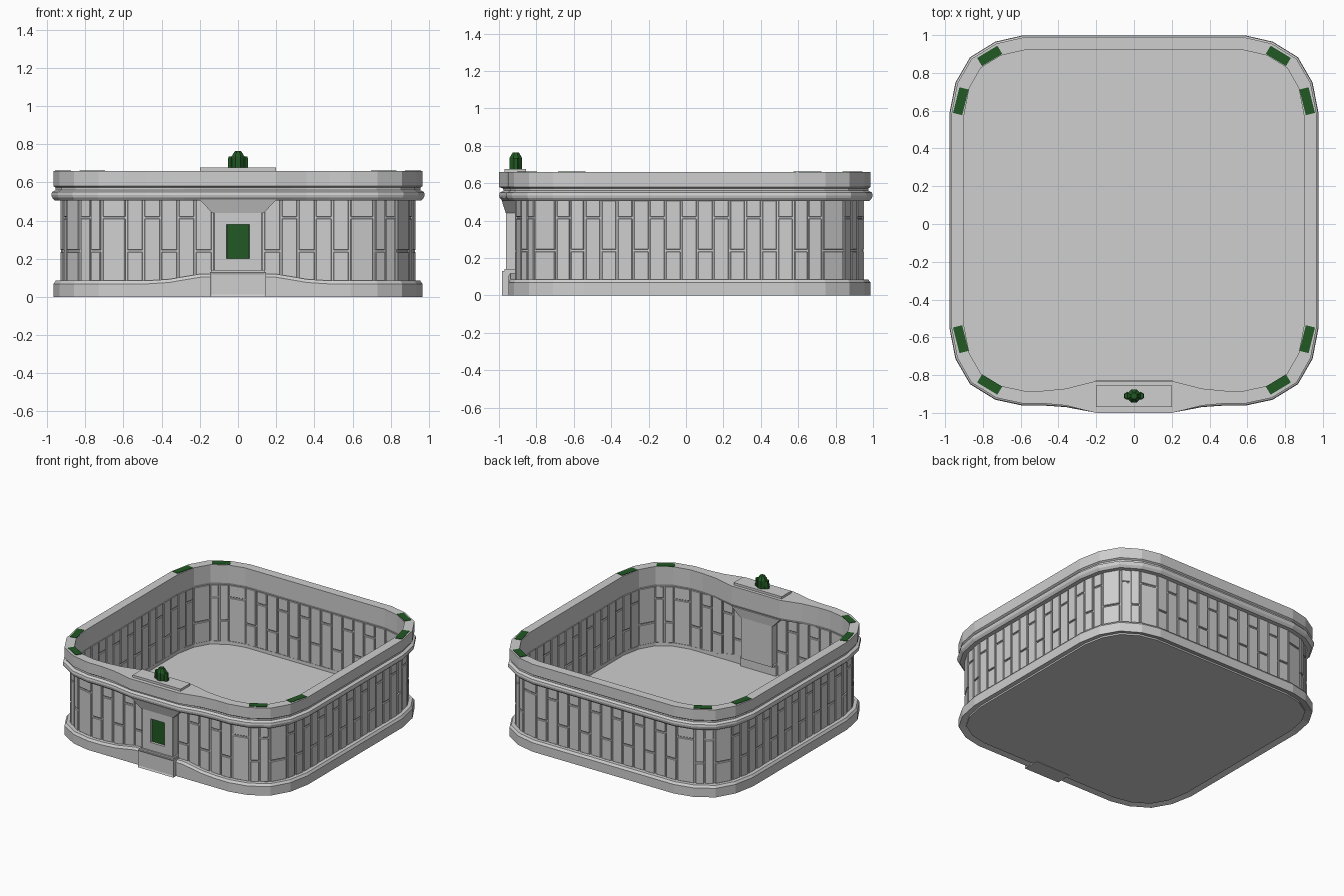
import bpy, bmesh
from math import radians
from mathutils import Matrix, Vector

if "Cube" in bpy.data.objects:
    bpy.data.objects.remove(bpy.data.objects["Cube"], do_unlink=True)


def material(name, colour):
    m = bpy.data.materials.new(name)
    m.use_nodes = True
    m.diffuse_color = colour
    m.node_tree.nodes["Principled BSDF"].inputs["Base Color"].default_value = colour
    return m


STONE = material("pale grey stone", (0.62, 0.62, 0.62, 1))
GREEN = material("dark green", (0.015, 0.1, 0.017, 1))


def finish(bm, name, *mats):
    bmesh.ops.recalc_face_normals(bm, faces=bm.faces)
    mesh = bpy.data.meshes.new(name)
    bm.to_mesh(mesh)
    bm.free()
    for m in mats:
        mesh.materials.append(m)
    ob = bpy.data.objects.new(name, mesh)
    bpy.context.collection.objects.link(ob)
    return ob


def add_box(bm, centre, size, angle=0):
    mat = (Matrix.Translation(centre) @ Matrix.Rotation(angle, 4, "Z")
           @ Matrix.Diagonal((*size, 1)))
    return bmesh.ops.create_cube(bm, size=1, matrix=mat)["verts"]


def span_box(bm, half_x, y0, y1, z0, z1):
    return add_box(bm, (0, (y0 + y1) / 2, (z0 + z1) / 2), (half_x * 2, y1 - y0, z1 - z0))


def front_face(bm):
    bm.normal_update()
    return min(bm.faces, key=lambda f: f.normal.y)


def inset(bm, face, thickness, depth):
    bmesh.ops.inset_region(bm, faces=[face], thickness=thickness, depth=depth)


# Rounded-square plan, left half from back to front
CORNERS = [(0.59, 0.987), (0.73, 0.955), (0.86, 0.875), (0.935, 0.745), (0.967, 0.58),
           (0.967, -0.545), (0.935, -0.71), (0.86, -0.84), (0.73, -0.92), (0.59, -0.95)]
FRONT_BULGE = {0.48: 0, 0.36: 0.22, 0.28: 0.62, 0.2: 1}


def ring(offset, bulge=0, z=0, rise=0, front=True):
    """Plan inset by offset; the front middle moves by bulge in y and rise in z."""
    half = [(x, y, 0) for x, y in CORNERS]
    if front:
        half += [(x, -0.95, w) for x, w in FRONT_BULGE.items()]
    pts = half + [(-x, y, w) for x, y, w in reversed(half)]
    out = []
    for i, (x, y, w) in enumerate(pts):
        p = Vector((x, y))
        a = (p - Vector(pts[i - 1][:2])).normalized()
        b = (Vector(pts[(i + 1) % len(pts)][:2]) - p).normalized()
        na, nb = Vector((a.y, -a.x)), Vector((b.y, -b.x))
        p += (na + nb) * offset / (1 + na.dot(nb))
        out.append(Vector((p.x, p.y + bulge * w, z + rise * w)))
    return out


def sweep(name, profile):
    """Closed cross-section carried round the plan."""
    bm = bmesh.new()
    loops = [[bm.verts.new(p) for p in ring(*row)] for row in profile]
    for a, b in zip(loops, loops[1:] + loops[:1]):
        for i in range(len(a)):
            bm.faces.new((a[i - 1], a[i], b[i], b[i - 1]))
    return finish(bm, name, STONE)


# Base kerb, rising towards the front plinth
sweep("base_kerb", [(0, 0, 0), (0, 0, 0.068, 0.035), (0.012, 0, 0.085, 0.035),
                    (0.065, 0, 0.085, 0.035), (0.067, 0, 0.02)])

# Floor slab
bm = bmesh.new()
face = bm.faces.new([bm.verts.new(p) for p in ring(0.05, z=0.003)])
top = bmesh.ops.extrude_face_region(bm, geom=[face])["geom"]
bmesh.ops.translate(bm, verts=[g for g in top if isinstance(g, bmesh.types.BMVert)],
                    vec=(0, 0, 0.057))
bm.faces.ensure_lookup_table()
if not face.is_valid or len([f for f in bm.faces if len(f.verts) > 4]) < 2:
    bm.faces.new([v for v in bm.verts if v.co.z < 0.01])
finish(bm, "floor", STONE)

# Thin wall core behind the blocks
sweep("wall_core", [(0.047, 0, 0.06), (0.047, 0, 0.53), (0.055, 0, 0.53), (0.055, 0, 0.06)])

# Cornice and top rim, bulging at the front
sweep("cornice_and_rim", [
    (0.045, 0, 0.505), (0.006, -0.035, 0.505), (-0.008, -0.038, 0.522), (-0.011, -0.038, 0.535),
    (-0.008, -0.038, 0.55), (0.012, -0.038, 0.56), (0.012, -0.04, 0.572), (0, -0.05, 0.58),
    (0, -0.05, 0.66), (0.067, 0.052, 0.66), (0.067, 0.052, 0.525), (0.06, 0.05, 0.505)])

# Upright wall blocks, joints alternating low and high
GAP, PITCH, LOW, HIGH = 0.009, 0.087, 0.083, 0.508
bm = bmesh.new()
path = ring(0.051, front=False)
column = 0
for a, b in zip(path, path[1:] + path[:1]):
    step = b - a
    count = max(1, round(step.length / PITCH))
    angle = Vector((1, 0)).angle_signed(step.xy) * -1
    for i in range(count):
        mid = a + step * (i + 0.5) / count
        column += 1
        if mid.y < -0.8 and abs(mid.x) < 0.12:
            continue
        joint, depth = ((0.24, 0.029), (0.415, 0.024))[column % 2]
        for z0, z1 in ((LOW, joint - GAP / 2), (joint + GAP / 2, HIGH)):
            add_box(bm, (mid.x, mid.y, (z0 + z1) / 2),
                    (step.length / count - GAP, depth, z1 - z0), angle)
blocks = finish(bm, "wall_blocks", STONE)
bevel = blocks.modifiers.new("worn_edges", "BEVEL")
bevel.width = 0.003
bevel.segments = 1

# Front plinth with sunk panel
bm = bmesh.new()
span_box(bm, 0.148, -0.983, -0.86, 0, 0.13)
inset(bm, front_face(bm), 0.016, -0.005)
finish(bm, "front_plinth", STONE)

# Front pier with a framed panel and a green-backed slot
bm = bmesh.new()
span_box(bm, 0.13, -0.962, -0.84, 0.13, 0.45)
panel = front_face(bm)
inset(bm, panel, 0.008, -0.004)
inset(bm, panel, 0.092, 0)
inset(bm, panel, 0.001, -0.018)
panel.material_index = 1
finish(bm, "front_pier", STONE, GREEN)

bm = bmesh.new()
span_box(bm, 0.142, -0.97, -0.85, 0.128, 0.142)
finish(bm, "pier_foot", STONE)

# Flared pier head meeting the cornice
bm = bmesh.new()
for v in span_box(bm, 0.135, -0.964, -0.838, 0.44, 0.51):
    if v.co.z > 0.5:
        v.co.x *= 1.5
        v.co.y += -0.022 if v.co.y < -0.9 else 0.01
finish(bm, "pier_head", STONE)

# Slab on the rim that carries the lamp
bm = bmesh.new()
span_box(bm, 0.2, -0.97, -0.855, 0.655, 0.677)
finish(bm, "lamp_slab", STONE)

# Lamp: domed octagonal body with two side posts
bm = bmesh.new()
for x, z, r0, r1, h, sides in ((0, 0.675, 0.037, 0.037, 0.06, 8), (0, 0.735, 0.037, 0.017, 0.03, 8),
                               (0.036, 0.675, 0.02, 0.017, 0.06, 6),
                               (-0.036, 0.675, 0.02, 0.017, 0.06, 6)):
    turn = Matrix.Rotation(radians(22.5 if sides == 8 else 0), 4, "Z")
    bmesh.ops.create_cone(bm, cap_ends=True, segments=sides, radius1=r0, radius2=r1, depth=h,
                          matrix=Matrix.Translation((x, -0.91, z + h / 2)) @ turn)
finish(bm, "lamp", GREEN)

# Green plates let into the rim corners
bm = bmesh.new()
for side in (1, -1):
    for end in (1, -1):
        for x, y, length, tilt in ((0.764, 0.87, 0.125, -31), (0.917, 0.63, 0.14, -76)):
            add_box(bm, (side * x, 0.02 + end * y, 0.66), (length, 0.05, 0.007),
                    radians(tilt * side * end))
finish(bm, "rim_plates", GREEN)
